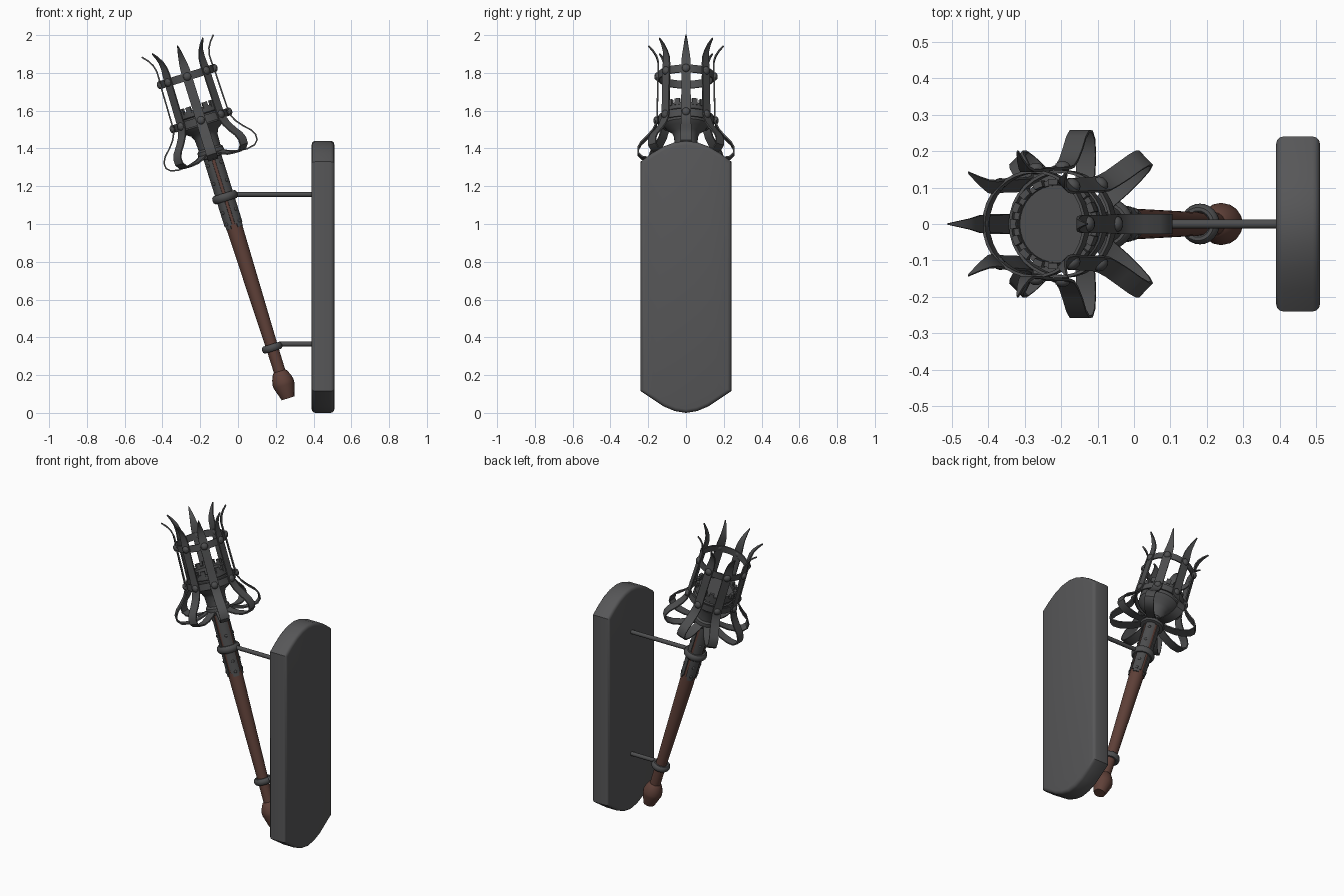
import bpy, bmesh, math
from mathutils import Matrix, Vector

if "Cube" in bpy.data.objects:
    bpy.data.objects.remove(bpy.data.objects["Cube"])

TILT = math.radians(17.4)
# torch space: z runs up the shaft, origin at the pommel's end
TORCH = Matrix.Translation((0.265, 0, 0.077)) @ Matrix.Rotation(-TILT, 4, 'Y')


def material(name, rgb):
    m = bpy.data.materials.new(name)
    m.diffuse_color = (*rgb, 1)
    m.use_nodes = True
    m.node_tree.nodes["Principled BSDF"].inputs["Base Color"].default_value = m.diffuse_color
    return m


IRON = material("dark_iron", (0.075, 0.076, 0.078))
PLATE = material("grey_plate", (0.095, 0.095, 0.098))
WOOD = material("red_brown_wood", (0.115, 0.052, 0.04))


def finish(name, bm, mat, matrix=TORCH, angle=35):
    bmesh.ops.remove_doubles(bm, verts=bm.verts, dist=1e-5)
    bmesh.ops.recalc_face_normals(bm, faces=bm.faces)
    me = bpy.data.meshes.new(name)
    bm.to_mesh(me)
    bm.free()
    me.materials.append(mat)
    ob = bpy.data.objects.new(name, me)
    bpy.context.collection.objects.link(ob)
    ob.matrix_world = matrix
    bpy.ops.object.select_all(action='DESELECT')
    ob.select_set(True)
    bpy.context.view_layer.objects.active = ob
    bpy.ops.object.shade_smooth_by_angle(angle=math.radians(angle))
    return ob


def polar(r, a, z):
    return Vector((r * math.cos(a), r * math.sin(a), z))


def skin(bm, rings, close_ring=True, close_loop=False):
    """Bridge successive rings of points; cap the ends unless looped."""
    vs = [[bm.verts.new(p) for p in ring] for ring in rings]
    n = len(vs[0])
    for i in range(len(vs) if close_loop else len(vs) - 1):
        a, b = vs[i], vs[(i + 1) % len(vs)]
        for j in range(n if close_ring else n - 1):
            k = (j + 1) % n
            bm.faces.new((a[j], a[k], b[k], b[j]))
    if not close_loop:
        bm.faces.new(vs[0])
        bm.faces.new(vs[-1])


def lathe(name, profile, mat, segs=24, hollow=False):
    bm = bmesh.new()
    rings = [[polar(r, 2 * math.pi * j / segs, z) for j in range(segs)] for r, z in profile]
    skin(bm, rings, close_loop=hollow)
    return finish(name, bm, mat)


def arc_block(bm, r0, r1, z0, z1, mid, width, steps=6):
    rings = []
    for i in range(steps + 1):
        a = mid + width * (i / steps - 0.5)
        rings.append([polar(r0, a, z0), polar(r1, a, z0), polar(r1, a, z1), polar(r0, a, z1)])
    skin(bm, rings)


def rivet(bm, r, z, a, size, depth=0.6):
    m = (Matrix.Translation(polar(r, a, z)) @ Matrix.Rotation(a, 4, 'Z')
         @ Matrix.Diagonal((depth, 1, 1, 1)))
    bmesh.ops.create_uvsphere(bm, u_segments=10, v_segments=8, radius=size, matrix=m)


# wall plate: outline in y/z, extruded along x and bevelled
half = [(0, 0), (0.06, 0.01), (0.12, 0.035), (0.18, 0.075), (0.24, 0.115),
        (0.24, 1.33), (0.18, 1.375), (0.12, 1.41), (0.06, 1.432), (0, 1.44)]
outline = half + [(-y, z) for y, z in half[-2:0:-1]]
bm = bmesh.new()
skin(bm, [[Vector((x, y, z)) for y, z in outline] for x in (0.39, 0.51)])
bmesh.ops.recalc_face_normals(bm, faces=bm.faces)
rim = [e for e in bm.edges if abs(e.verts[0].co.x - e.verts[1].co.x) < 1e-4]
bmesh.ops.bevel(bm, geom=rim, offset=0.02, segments=3, profile=0.5, affect='EDGES')
finish("wall_plate", bm, PLATE, Matrix.Identity(4))

# wooden shaft and pommel
lathe("shaft", [(0.031, 0.12), (0.032, 0.28), (0.043, 0.93), (0.046, 1.36)], WOOD)
lathe("pommel", [(0.035, 0), (0.057, 0.072), (0.058, 0.09), (0.052, 0.115),
                 (0.040, 0.142), (0.032, 0.15)], WOOD, 16)

# iron straps along the upper shaft, with rivets
bm = bmesh.new()
for i in range(4):
    a = math.radians(45 + 90 * i)
    arc_block(bm, 0.038, 0.050, 0.965, 1.36, a, math.radians(70))
    arc_block(bm, 0.038, 0.049, 0.945, 0.97, a, math.radians(45))
    for z in (0.975, 1.04, 1.20, 1.30):
        rivet(bm, 0.049, z, a, 0.009)
finish("shaft_straps", bm, IRON)

# clamp rings and wall arms
for label, z, r, tube, arm_z in (("lower", 0.281, 0.041, 0.015, 0.365),
                                 ("upper", 1.116, 0.053, 0.017, 1.157)):
    prof = [(r + tube * math.cos(t), z + 1.35 * tube * math.sin(t))
            for t in (2 * math.pi * k / 10 for k in range(10))]
    lathe(label + "_clamp_ring", prof, IRON, 24, hollow=True)
    start = (TORCH @ Vector((r, 0, z))).x
    bm = bmesh.new()
    skin(bm, [[Vector((x, 0.013 * math.cos(t), arm_z + 0.013 * math.sin(t)))
               for t in (2 * math.pi * k / 12 for k in range(12))] for x in (start, 0.4)])
    finish(label + "_wall_arm", bm, IRON, Matrix.Identity(4))

# fuel cup with neck, flare and recessed top
lathe("cup", [(0.045, 1.335), (0.068, 1.338), (0.073, 1.355), (0.070, 1.38), (0.060, 1.39),
              (0.063, 1.45), (0.075, 1.475), (0.105, 1.495), (0.121, 1.515), (0.121, 1.555),
              (0.114, 1.56), (0.114, 1.57), (0.121, 1.575), (0.121, 1.608), (0.106, 1.608),
              (0.106, 1.595), (0.001, 1.595)], IRON, 32)
bm = bmesh.new()
for i in range(16):
    arc_block(bm, 0.107, 0.124, 1.595, 1.63, math.radians(22.5 * i), math.radians(13), 2)
finish("cup_crenellations", bm, IRON)

# cage hoops
for label, z in (("lower", 1.542), ("upper", 1.785)):
    lathe(label + "_cage_hoop", [(0.140, z - 0.021), (0.148, z - 0.021),
                                 (0.148, z + 0.021), (0.140, z + 0.021)], IRON, 32, hollow=True)

# eight curled prongs: radius, height, half width
path = [(0.055, 1.365, .026), (0.09, 1.345, .026), (0.14, 1.330, .027), (0.19, 1.326, .028),
        (0.232, 1.334, .028), (0.253, 1.355, .028), (0.254, 1.385, .028), (0.238, 1.415, .028),
        (0.205, 1.448, .028), (0.175, 1.485, .027), (0.158, 1.52, .027), (0.153, 1.56, .026),
        (0.151, 1.65, .025), (0.149, 1.77, .025), (0.146, 1.82, .025), (0.146, 1.86, .021),
        (0.155, 1.895, .015), (0.174, 1.927, .009), (0.199, 1.955, .002)]
for i in range(8):
    bm = bmesh.new()
    rings = []
    for k, (r, z, w) in enumerate(path):
        p, q = path[max(k - 1, 0)], path[min(k + 1, len(path) - 1)]
        t = Vector((q[0] - p[0], q[1] - p[1])).normalized()
        n = Vector((t.y, -t.x)) * 0.004
        rings.append([Vector((r + s * n.x, y, z + s * n.y))
                      for s, y in ((1, -w), (1, w), (-1, w), (-1, -w))])
    skin(bm, rings)
    for z, r in ((1.542, 0.157), (1.785, 0.152)):
        rivet(bm, r, z, 0, 0.022, 0.75)
    finish(f"prong_{i + 1}", bm, IRON, TORCH @ Matrix.Rotation(math.radians(45 * i), 4, 'Z'))
